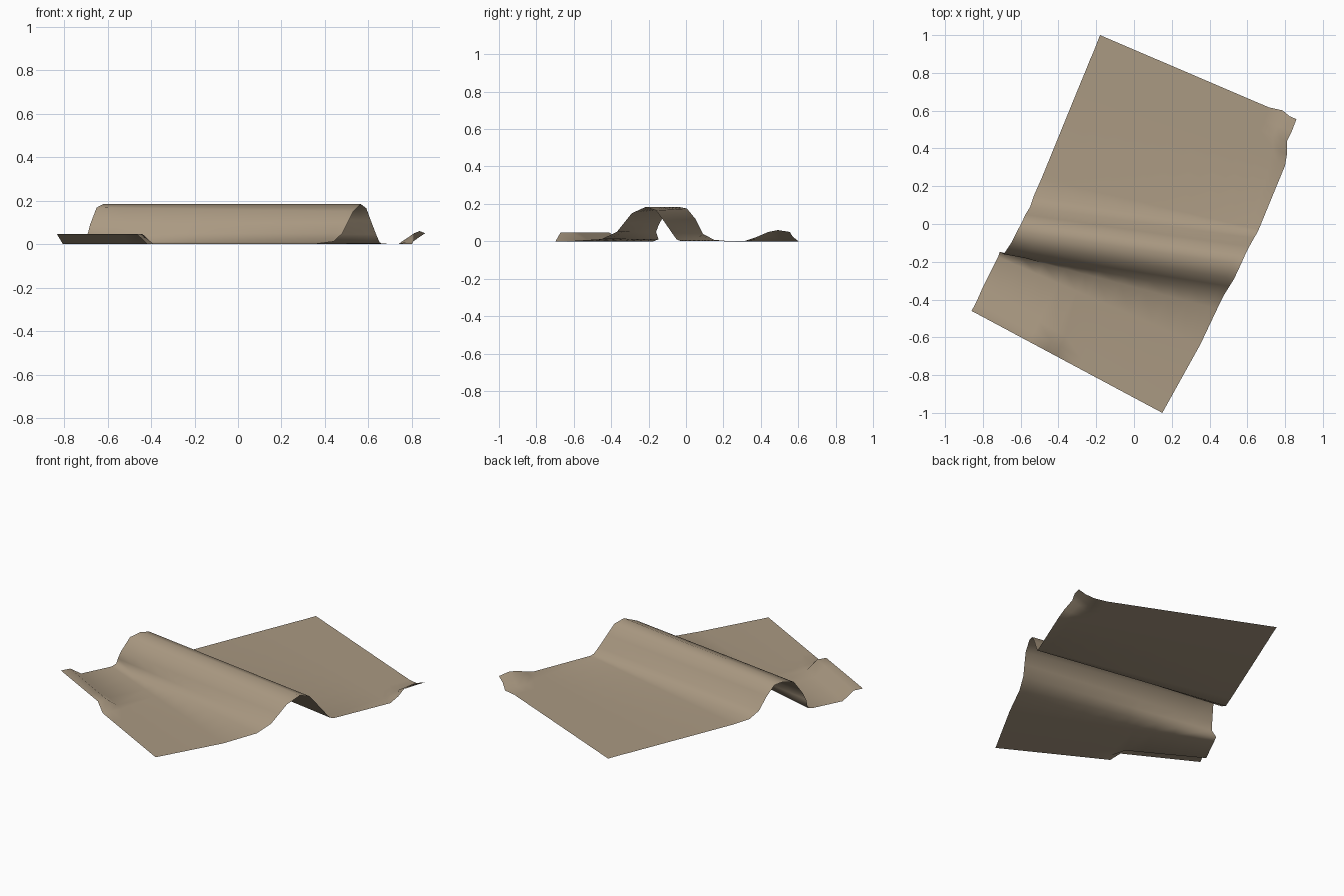
import bpy
from mathutils import Vector

# One thin cloth sheet, lofted between its left and right edge profiles
# (back to front). The profiles rise over a rumpled fold across the middle.
LEFT = [(-.18, 1, 0), (-.215, .91, 0), (-.235, .865, 0), (-.265, .79, 0),
        (-.29, .73, 0), (-.49, .24, 0), (-.53, .15, .008), (-.55, .09, .04),
        (-.575, .05, .12), (-.595, .005, .175), (-.62, -.04, .184),
        (-.65, -.10, .168), (-.68, -.145, .09), (-.69, -.16, .05),
        (-.71, -.147, .01), (-.72, -.175, 0), (-.805, -.345, 0),
        (-.833, -.41, 0), (-.86, -.46, 0)]
RIGHT = [(.86, .555, 0), (.835, .49, 0), (.81, .44, 0), (.81, .37, 0),
         (.80, .31, 0), (.66, -.03, .002), (.65, -.05, .01), (.635, -.075, .045),
         (.61, -.12, .11), (.59, -.16, .165), (.565, -.215, .184),
         (.53, -.29, .15), (.505, -.33, .10), (.48, -.37, .05),
         (.44, -.45, .012), (.35, -.64, 0), (.20, -.91, 0),
         (.175, -.955, 0), (.15, -1, 0)]
# Lifted corners: row index -> height
BACK_LIFT = {0: .05, 1: .06, 2: .05, 3: .02}
FRONT_LIFT = {17: .047, 18: .047}
COLS = [0, .1, .2, .3, .39, .44, .55, .66, .77, .86, .93, .965, 1]


def clamp(t):
    return max(0.0, min(1.0, t))


verts, faces = [], []
n = len(COLS)
for i, (a, b) in enumerate(zip(LEFT, RIGHT)):
    for s in COLS:
        p = Vector(a).lerp(Vector(b), s)
        p.z += BACK_LIFT.get(i, 0) * clamp((s - .93) / .07)   # back right corner
        p.z += FRONT_LIFT.get(i, 0) * clamp((.44 - s) / .05)  # front left hem
        if i == 0 and .9 < s < .95:
            p.y += .015
        verts.append(p)
for i in range(len(LEFT) - 1):
    for j in range(n - 1):
        k = i * n + j
        faces.append((k, k + n, k + n + 1, k + 1))

mesh = bpy.data.meshes.new("cloth_sheet")
mesh.from_pydata(verts, [], faces)
cloth = bpy.data.objects.new("cloth_sheet", mesh)
bpy.context.collection.objects.link(cloth)

# Plain tan cloth
mat = bpy.data.materials.new("tan cloth")
mat.diffuse_color = (.402, .319, .223, 1)
mesh.materials.append(mat)
for f in mesh.polygons:
    f.use_smooth = True
